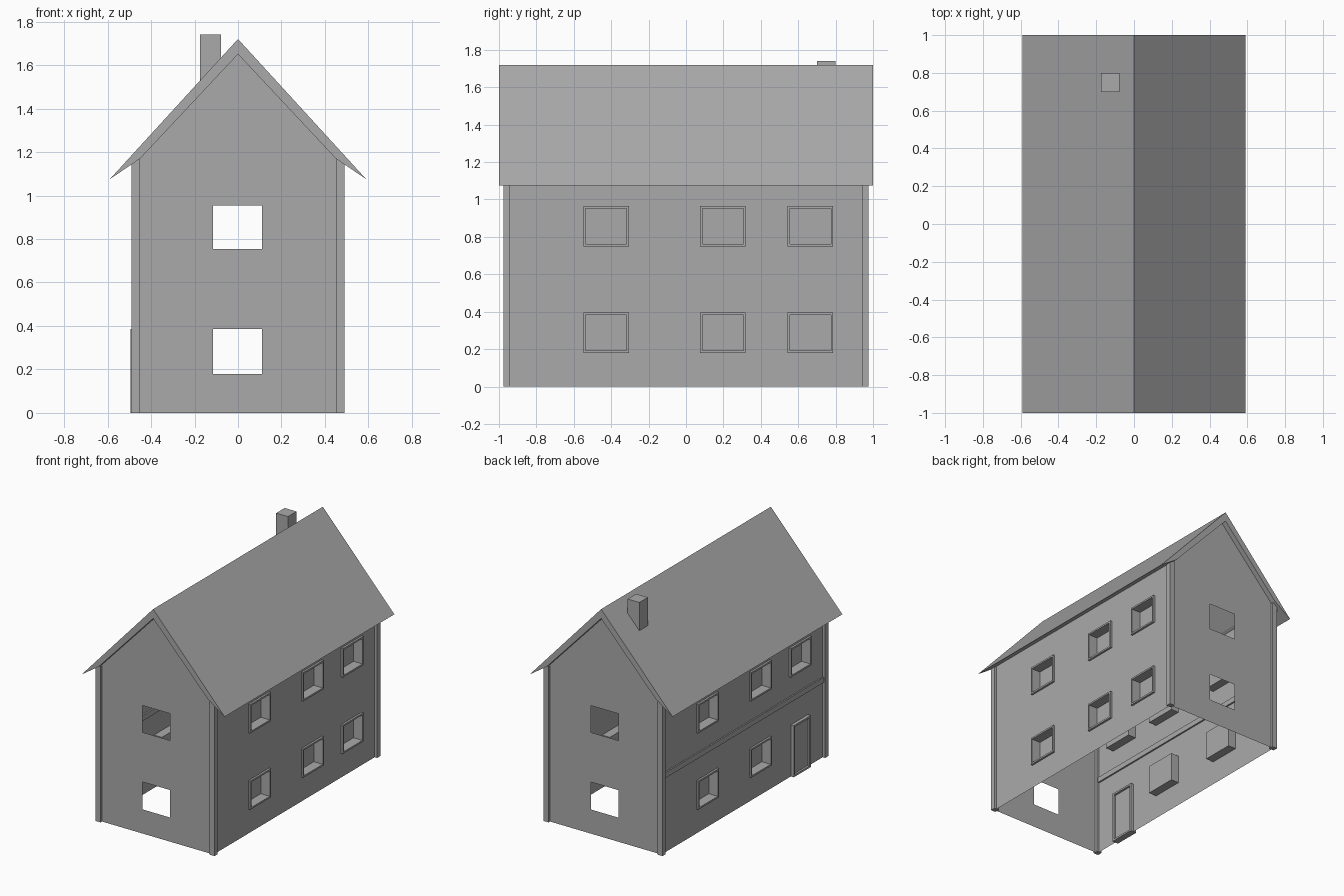
import bpy, bmesh
from math import pi
from mathutils import Matrix, Vector

cube = bpy.data.objects.get("Cube")
if cube:
    bpy.data.objects.remove(cube, do_unlink=True)

grey = bpy.data.materials.new("plain_grey")
grey.use_nodes = True
colour = (0.4, 0.4, 0.4, 1)
grey.diffuse_color = colour
grey.node_tree.nodes["Principled BSDF"].inputs["Base Color"].default_value = colour

WALL_X, WALL_Y = 0.47, 0.96
HALF_TURN = Matrix.Rotation(pi, 4, "Z")


def finish(name, bm, turned=False):
    """Turn a bmesh into a named object, optionally on the opposite side."""
    if turned:
        bm.transform(HALF_TURN)
    mesh = bpy.data.meshes.new(name)
    bm.to_mesh(mesh)
    bm.free()
    mesh.materials.append(grey)
    obj = bpy.data.objects.new(name, mesh)
    bpy.context.collection.objects.link(obj)


def box_bmesh(lo, hi):
    bm = bmesh.new()
    lo, hi = Vector(lo), Vector(hi)
    size = hi - lo
    bmesh.ops.create_cube(bm, size=1, matrix=Matrix.Translation((lo + hi) / 2)
                          @ Matrix.Diagonal((*size, 1)))
    return bm


def box(name, lo, hi, turned=False):
    finish(name, box_bmesh(lo, hi), turned)


def recessed_box(name, lo, hi, border, depth, both=False, turned=False):
    """Framed opening: a box whose outer face is inset and pushed back."""
    bm = box_bmesh(lo, hi)
    bm.normal_update()
    for way in ((1, -1) if both else (1,)):
        face = [f for f in bm.faces if f.normal.x * way > 0.9 and len(f.verts) == 4][0]
        for step in (0, depth):
            bmesh.ops.inset_region(bm, faces=[face], thickness=0 if step else border)
            if step:
                bmesh.ops.translate(bm, verts=face.verts, vec=(-step * way, 0, 0))
    finish(name, bm, turned)


def sheet(bm, u_range, z_range, holes, place, out):
    """Flat wall made of cells between the hole edges, leaving holes open."""
    us = sorted({*u_range, *(u for h in holes for u in h[:2])})
    zs = sorted({*z_range, *(z for h in holes for z in h[2:])})
    for u0, u1 in zip(us, us[1:]):
        for z0, z1 in zip(zs, zs[1:]):
            um, zm = (u0 + u1) / 2, (z0 + z1) / 2
            if any(a < um < b and c < zm < d for a, b, c, d in holes):
                continue
            corners = [(u0, z0), (u1, z0), (u1, z1), (u0, z1)]
            face = bm.faces.new([bm.verts.new(place(u, z)) for u, z in corners])
            face.normal_update()
            if face.normal.dot(Vector(out)) < 0:
                face.normal_flip()
    bmesh.ops.remove_doubles(bm, verts=bm.verts, dist=1e-5)


# Gable walls with two open windows each
gable_holes = [(-0.115, 0.11, 0.18, 0.385), (-0.115, 0.11, 0.755, 0.955)]
for name, s in (("front_wall", -1), ("back_wall", 1)):
    bm = bmesh.new()
    sheet(bm, (-WALL_X, WALL_X), (0, 1.155), gable_holes,
          lambda u, z: (u, s * WALL_Y, z), (0, s, 0))
    top = [(-WALL_X, 1.155), (WALL_X, 1.155), (0, 1.655)]
    face = bm.faces.new([bm.verts.new((x, s * WALL_Y, z)) for x, z in top])
    face.normal_update()
    if face.normal.y * s < 0:
        face.normal_flip()
    bmesh.ops.remove_doubles(bm, verts=bm.verts, dist=1e-5)
    finish(name, bm)

# Side walls: the same layout turned half round, with a door on one side
columns = (-0.427, 0.197, 0.665)
rows = ((0.18, 0.395), (0.75, 0.965))
HALF_W = 0.122
for side, turned in (("left", False), ("right", True)):
    holes = []
    for i, y in enumerate(columns):
        for j, (z0, z1) in enumerate(rows):
            if turned and i == 2 and j == 0:
                door_y = y
                holes.append((y - 0.1, y + 0.1, 0, 0.385))
                continue
            holes.append((y - HALF_W, y + HALF_W, z0, z1))
            recessed_box(f"{side}_window_{i}_{j}", (0.405, y - HALF_W, z0),
                         (0.485, y + HALF_W, z1), 0.018, 0.074, turned=turned)
    bm = bmesh.new()
    sheet(bm, (-WALL_Y, WALL_Y), (0, 1.165), holes,
          lambda u, z: (WALL_X, u, z), (1, 0, 0))
    finish(f"{side}_wall", bm, turned)

# Door and the belt course above it
recessed_box("door", (0.445, door_y - 0.1, 0), (0.494, door_y + 0.1, 0.385),
             0.02, 0.015, both=True, turned=True)
box("belt_course", (0.458, -0.94, 0.56), (0.48, 0.94, 0.6), turned=True)

# Corner posts
for sx in (-1, 1):
    for sy in (-1, 1):
        xs, ys = sorted((sx * 0.45, sx * 0.49)), sorted((sy * 0.94, sy * 0.977))
        box(f"corner_post_{'left' if sx > 0 else 'right'}_{'back' if sy > 0 else 'front'}",
            (xs[0], ys[0], 0), (xs[1], ys[1], 1.165))

# Roof: thick slab tapering to sharp eaves
half = [(0.59, 1.075), (0.45, 1.17)]
profile = [(0, 1.72), *half, (0, 1.65), *[(-x, z) for x, z in reversed(half)]]
bm = bmesh.new()
ends = [[bm.verts.new((x, y, z)) for x, z in profile] for y in (-1, 1)]
n = len(profile)
for i in range(n):
    k = (i + 1) % n
    bm.faces.new((ends[0][i], ends[0][k], ends[1][k], ends[1][i]))
for e in ends:
    bm.faces.new((e[0], e[1], e[2], e[3]))
    bm.faces.new((e[0], e[3], e[4], e[5]))
bmesh.ops.recalc_face_normals(bm, faces=bm.faces)
finish("roof", bm)

# Chimney
box("chimney", (-0.175, 0.7, 1.5), (-0.078, 0.8, 1.74))
